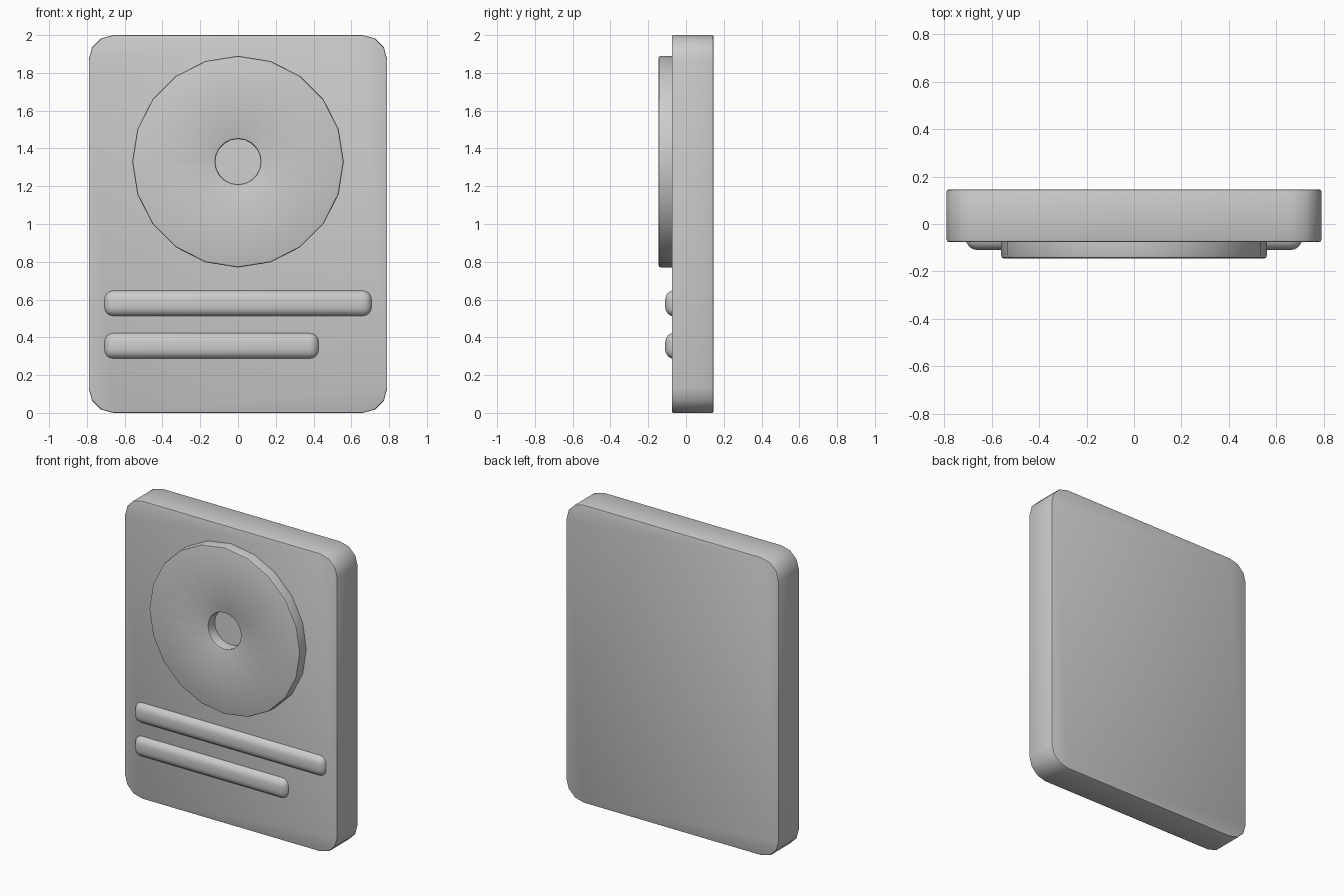
import bpy, bmesh, math
from mathutils import Matrix, Vector

default = bpy.data.objects.get("Cube")
if default:
    bpy.data.objects.remove(default, do_unlink=True)

GREY = (0.6, 0.6, 0.6, 1)
grey = bpy.data.materials.new("plain grey")
grey.use_nodes = True
grey.diffuse_color = GREY
grey.node_tree.nodes["Principled BSDF"].inputs["Base Color"].default_value = GREY

FACE = -0.075    # front plane of the board


def finish(name, bm):
    bmesh.ops.recalc_face_normals(bm, faces=bm.faces)
    mesh = bpy.data.meshes.new(name)
    bm.to_mesh(mesh)
    bm.free()
    mesh.materials.append(grey)
    obj = bpy.data.objects.new(name, mesh)
    bpy.context.collection.objects.link(obj)
    bpy.ops.object.select_all(action='DESELECT')
    bpy.context.view_layer.objects.active = obj
    obj.select_set(True)
    bpy.ops.object.shade_smooth_by_angle(angle=math.radians(40))
    return obj


def box(low, high):
    low, high = Vector(low), Vector(high)
    bm = bmesh.new()
    bmesh.ops.create_cube(bm, size=1, matrix=Matrix.Translation((low + high) / 2)
                          @ Matrix.Diagonal((*(high - low), 1)))
    return bm


def bevel(bm, edges, width, segments):
    bmesh.ops.bevel(bm, geom=edges, offset=width, segments=segments,
                    profile=0.5, affect='EDGES')


# Board: rounded corners, then a fine softening of the front and back rims
bm = box((-0.79, FACE, 0), (0.79, 0.145, 2))
bevel(bm, [e for e in bm.edges
           if abs(e.verts[0].co.y - e.verts[1].co.y) > 0.1], 0.13, 3)
bevel(bm, [e for e in bm.edges
           if abs(e.verts[0].co.y - e.verts[1].co.y) < 0.01], 0.007, 2)
finish("board", bm)

# Disc: ring profile (radius, y) turned about the disc axis, open at the centre
profile = [(0.12, FACE + 0.01), (0.12, -0.135), (0.123, -0.142), (0.13, -0.145),
           (0.548, -0.145), (0.557, -0.142), (0.56, -0.133), (0.56, FACE + 0.01)]
centre = Vector((0, 0, 1.33))
bm = bmesh.new()
verts = [bm.verts.new(centre + Vector((r, y, 0))) for r, y in profile]
edges = [bm.edges.new(pair) for pair in zip(verts, verts[1:] + verts[:1])]
bmesh.ops.spin(bm, geom=verts + edges, cent=centre, axis=(0, 1, 0),
               angle=math.tau, steps=20, use_merge=True)
bmesh.ops.remove_doubles(bm, verts=bm.verts, dist=0.0005)
finish("disc", bm)

# Two rounded bars below the disc
for name, right_end, z in (("long_bar", 0.71, 0.58), ("short_bar", 0.43, 0.355)):
    bm = box((-0.71, -0.11, z - 0.07), (right_end, 0.03, z + 0.07))
    bevel(bm, list(bm.edges), 0.05, 4)
    finish(name, bm)
